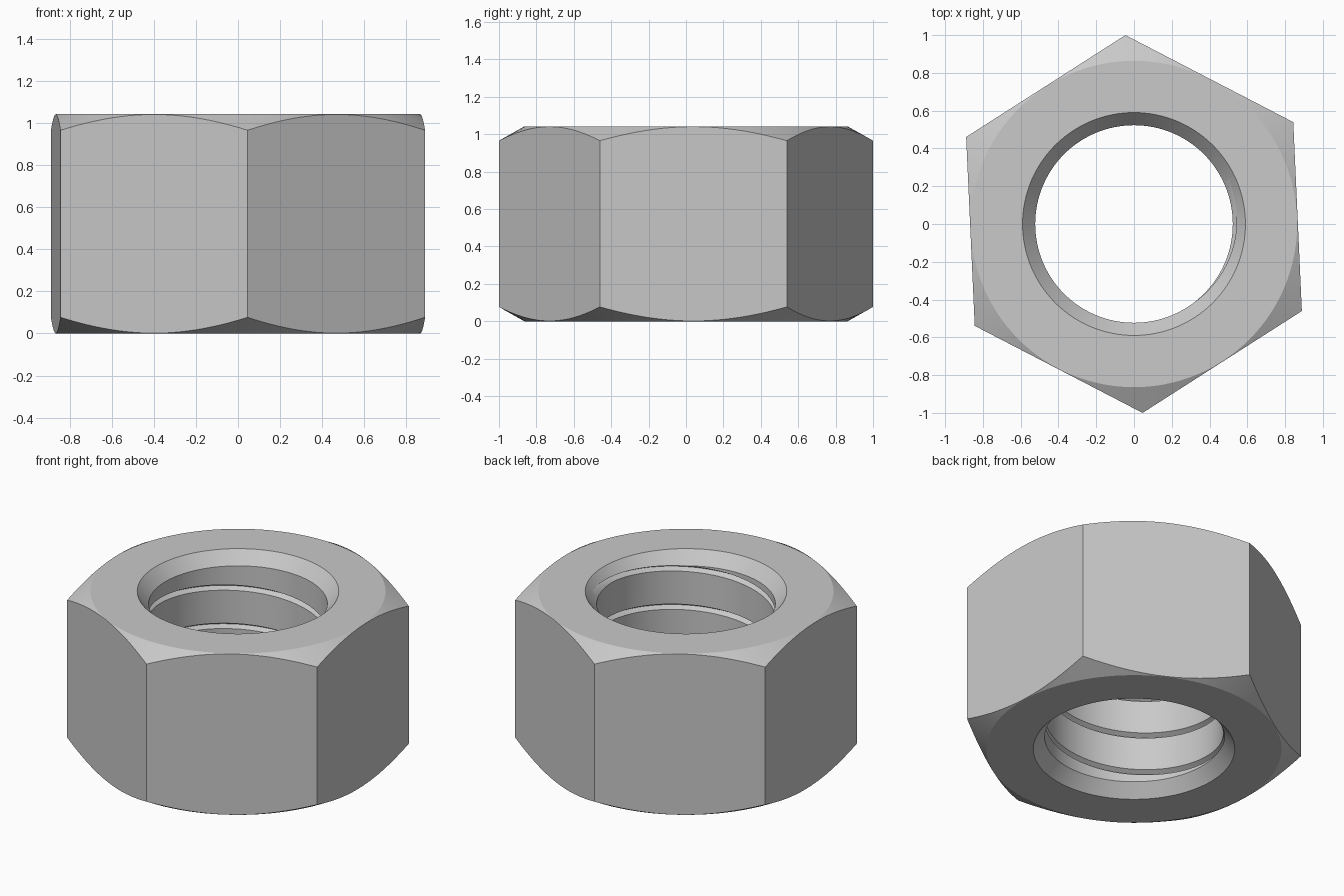
import bpy, bmesh, math
from mathutils import Matrix

HEIGHT, BORE, MOUTH, FLAT = 1.042, 0.523, 0.59, 0.864
PITCH, DEPTH = 0.248, 0.03

cube = bpy.data.objects.get("Cube")
if cube:
    bpy.data.objects.remove(cube, do_unlink=True)

steel = bpy.data.materials.new("grey_steel")
steel.use_nodes = True
colour = (0.585, 0.585, 0.585, 1)
steel.diffuse_color = colour
steel.node_tree.nodes["Principled BSDF"].inputs["Base Color"].default_value = colour


def finish(bm, name, helper=False):
    bmesh.ops.recalc_face_normals(bm, faces=bm.faces)
    mesh = bpy.data.meshes.new(name)
    bm.to_mesh(mesh)
    bm.free()
    mesh.materials.append(steel)
    obj = bpy.data.objects.new(name, mesh)
    bpy.context.collection.objects.link(obj)
    obj.hide_render = helper
    return obj


def sweep(name, rings, closed):
    """Skin a list of equal point rings, either looped or capped."""
    bm = bmesh.new()
    rows = [[bm.verts.new(p) for p in ring] for ring in rings]
    count = len(rows[0])
    for i in range(len(rows) - (0 if closed else 1)):
        a, b = rows[i], rows[(i + 1) % len(rows)]
        for j in range(count):
            k = (j + 1) % count
            bm.faces.new((a[j], a[k], b[k], b[j]))
    if not closed:
        bm.faces.new(rows[0])
        bm.faces.new(rows[-1])
    return finish(bm, name, helper=True)


def polar(angle, r, z):
    return (r * math.cos(angle), r * math.sin(angle), z)


# Hexagonal blank with one corner just left of the back
bm = bmesh.new()
corners = [bm.verts.new(polar(math.radians(92.6 + 60 * i), 1.001, -0.1))
           for i in range(6)]
base = bm.faces.new(corners)
top = bmesh.ops.extrude_face_region(bm, geom=[base])["geom"]
bmesh.ops.translate(bm, vec=(0, 0, HEIGHT + 0.2),
                    verts=[v for v in top if isinstance(v, bmesh.types.BMVert)])
nut = finish(bm, "hex_nut")

# Turned ring: bore, countersunk mouths and the chamfer across the corners
sink = 0.08
outer = 1.1
drop = (outer - FLAT) * 0.56
half = [(BORE, sink), (MOUTH, 0), (FLAT, 0), (outer, drop)]
profile = half + [(r, HEIGHT - z) for r, z in reversed(half)]
STEPS = 128
turned = sweep("turned_ring_cutter",
               [[polar(math.tau * i / STEPS, r, z) for r, z in profile]
                for i in range(STEPS)], closed=True)

# Helical V groove of the thread, right-handed
slope = math.tan(math.radians(30))
inner = BORE - 0.015
tip = BORE + DEPTH
spread = (tip - inner) * slope
z_start, turns = -0.08, 4.9
phase = math.radians(125) + (z_start - 0.819) / PITCH * math.tau
rings = []
for i in range(int(turns * STEPS) + 1):
    a = math.tau * i / STEPS
    z = z_start + PITCH * i / STEPS
    rings.append([polar(a + phase, inner, z - spread),
                  polar(a + phase, tip, z),
                  polar(a + phase, inner, z + spread)])
thread = sweep("thread_groove_cutter", rings, closed=False)

# Shape the blank, then cut the thread
bpy.context.view_layer.objects.active = nut
nut.select_set(True)
for cutter, operation in ((turned, "INTERSECT"), (thread, "DIFFERENCE")):
    mod = nut.modifiers.new(cutter.name, "BOOLEAN")
    mod.operation = operation
    mod.solver = "EXACT"
    mod.object = cutter
    bpy.ops.object.modifier_apply(modifier=mod.name)
for cutter in (turned, thread):
    bpy.data.objects.remove(cutter, do_unlink=True)

bpy.ops.object.shade_smooth_by_angle(angle=math.radians(25))
